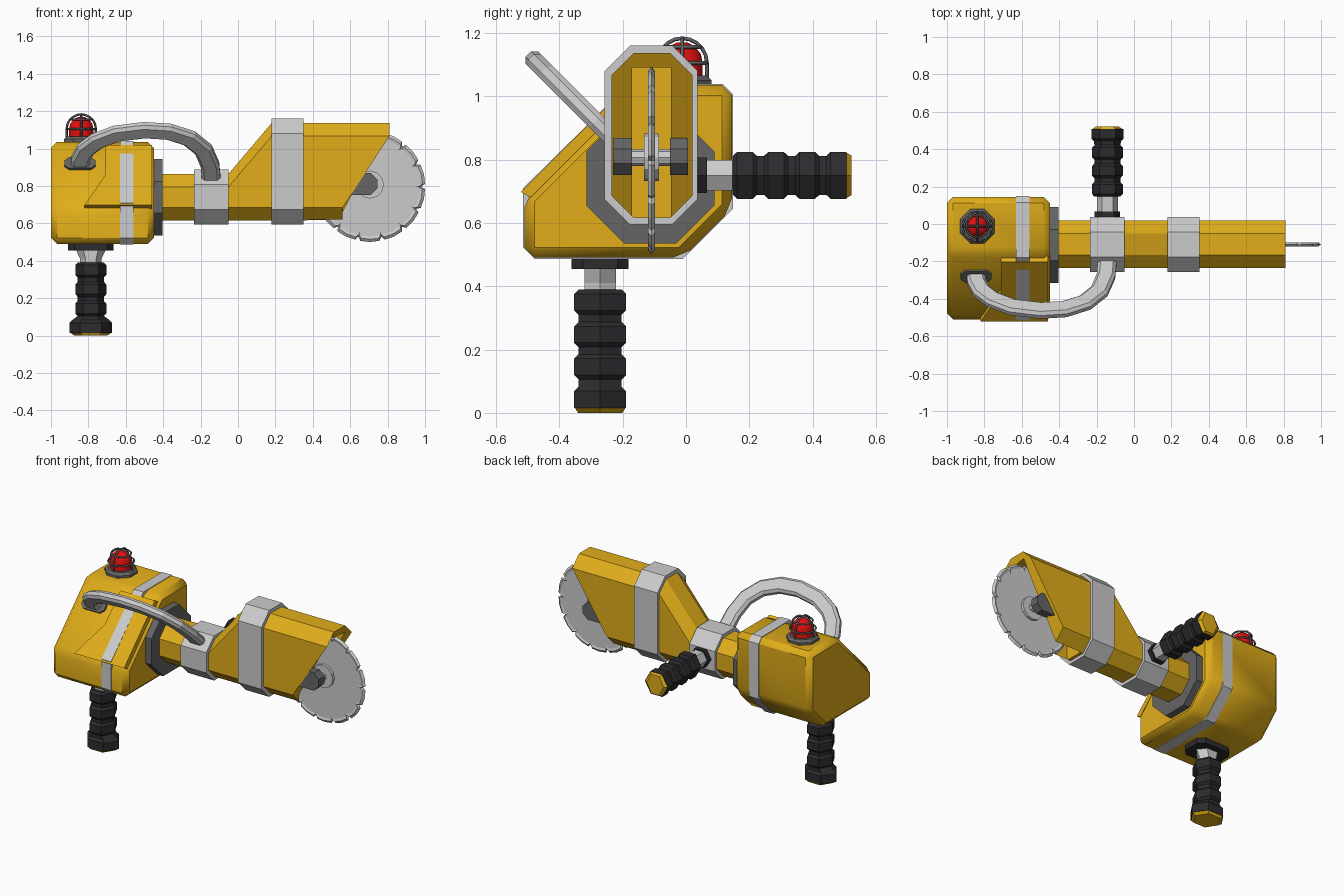
import bpy, bmesh, math
from mathutils import Vector as V

if "Cube" in bpy.data.objects:
    bpy.data.objects.remove(bpy.data.objects["Cube"])

def mat(name, c):
    m = bpy.data.materials.new(name)
    m.diffuse_color = (*c, 1)
    m.use_nodes = True
    m.node_tree.nodes["Principled BSDF"].inputs["Base Color"].default_value = m.diffuse_color
    return m

YEL, RED = mat("yellow", (.75, .42, .01)), mat("red", (.75, .005, .005))
BLK, DARK = mat("black", (.025, .025, .028)), mat("dark_grey", (.13, .13, .13))

def loft(name, rings, m=None):
    """Skin equal-length rings of points and cap both ends."""
    bm = bmesh.new()
    vs = [[bm.verts.new(p) for p in r] for r in rings]
    n = len(vs[0])
    for a, b in zip(vs, vs[1:]):
        for i in range(n):
            j = (i + 1) % n
            bm.faces.new((a[i], a[j], b[j], b[i]))
    bm.faces.new(vs[0])
    bm.faces.new(vs[-1])
    bmesh.ops.recalc_face_normals(bm, faces=bm.faces)
    me = bpy.data.meshes.new(name)
    bm.to_mesh(me)
    bm.free()
    o = bpy.data.objects.new(name, me)
    bpy.context.collection.objects.link(o)
    if m:
        me.materials.append(m)
    return o

def octo(a0, a1, b0, b1, c):
    return [(a0 + c, b0), (a1 - c, b0), (a1, b0 + c), (a1, b1 - c),
            (a1 - c, b1), (a0 + c, b1), (a0, b1 - c), (a0, b0 + c)]

def at_x(x, prof):
    return [(x, y, z) for y, z in prof]

def smooth(o, deg):
    bpy.ops.object.select_all(action='DESELECT')
    bpy.context.view_layer.objects.active = o
    o.select_set(True)
    bpy.ops.object.shade_smooth_by_angle(angle=math.radians(deg))

# motor body with chamfered edges
prof = [(-.51, .49), (-.01, .49), (.145, .645), (.145, 1.035), (-.155, 1.035), (-.51, .68)]
body = loft("motor_body", [at_x(-1, prof), at_x(-.45, prof)], YEL)
b = body.modifiers.new("bevel", 'BEVEL')
b.width, b.segments = .032, 1
smooth(body, 50)

# raised panel on the sloped face
outline = [(-.82, .68), (-.71, .84), (-.71, 1.0), (-.46, 1.0), (-.46, .68)]
loft("raised_panel", [[(x, z - 1.17, z) for x, z in outline],
                      [(x, z - 1.19 - .012, z + .018) for x, z in outline]], YEL)

# pale stripe round the body
e = .004
stripe = [(-.478, .49 - e), (-.01, .49 - e), (.145 + e, .645), (.145 + e, 1.005),
          (.115, 1.035 + e), (-.18, 1.035 + e), (-.51 - e, .71), (-.51 - e, .522)]
loft("stripe", [at_x(-.63, stripe), at_x(-.56, stripe)])

# flange, octagonal boom and clamp bands
fl = octo(-.315, .09, .535, .945, .12)
loft("flange", [at_x(-.46, fl), at_x(-.405, fl)], DARK)
low, high = octo(-.235, .02, .615, .865, .07), octo(-.235, .02, .615, 1.137, .07)
cut_x = [.56, .56, .56, .81, .81, .81, .81, .56]
guard = loft("boom_and_guard", [at_x(-.42, low), at_x(-.05, low), at_x(.18, high),
             [(x, y, z) for x, (y, z) in zip(cut_x, high)]], YEL)
for nm, x0, x1, top in (("handle_clamp", -.235, -.05, .887), ("guard_band", .18, .35, 1.16)):
    p = octo(-.257, .037, .595, top, .08)
    loft(nm, [at_x(x0, p), at_x(x1, p)])

# slot in the guard for the blade
slot = [(-.17, .5), (-.048, .5), (-.048, 1.09), (-.17, 1.09)]
cutter = loft("slot_cutter", [at_x(.37, slot), at_x(1.1, slot)])
cutter.hide_render = True
cutter.hide_set(True)
bo = guard.modifiers.new("slot", 'BOOLEAN')
bo.object, bo.solver = cutter, 'EXACT'

# notched saw blade with a thin bevelled rim
BX, BY, BZ = .705, -.109, .797
def blade_ring(y, k):
    pts = []
    for i in range(14):
        for da, r in ((.0, .275), (.05, .295), (.225, .297), (.4, .295)):
            a = 2 * math.pi * i / 14 + da
            pts.append((BX + k * r * math.cos(a), BY + y, BZ + k * r * math.sin(a)))
    return pts
loft("saw_blade", [blade_ring(-.006, .9), blade_ring(-.011, .95), blade_ring(0, 1),
                   blade_ring(.011, .95), blade_ring(.006, .9)])

# axle, flanges and bearing blocks
def disc(name, y0, y1, r, n, m=None):
    loft(name, [[(BX + r * math.cos(t * 2 * math.pi / n), y, BZ + .01 + r * math.sin(t * 2 * math.pi / n))
                 for t in range(n)] for y in (y0, y1)], m)
disc("axle", -.2, -.02, .027, 8)
disc("blade_flange", BY - .024, BY + .024, .075, 12)
for nm, y0, y1 in (("bearing_front", -.23, -.17), ("bearing_back", -.05, .006)):
    p = octo(.56, .745, .752, .868, .035)
    loft(nm, [[(x, y, z) for x, z in p] for y in (y0, y1)], DARK)

# ribbed grips: lists of (distance, half width in x, half width across)
def hexrings(sections, place):
    u = [(1, 0), (.5, 1), (-.5, 1), (-1, 0), (-.5, -1), (.5, -1)]
    return [[place(d, a * i, c * j) for i, j in u] for d, a, c in sections]

def grip(name, place, flare, k):
    secs = []
    for i in range(4):
        d = .39 - .1025 * i
        f = flare if i == 3 else .083
        secs += [(d, f - .013, .068 * k), (d - .014, f, .082 * k),
                 (d - .066, f, .082 * k), (d - .08, f - .013, .068 * k)]
    secs[-2:] = [(.015, flare, .082 * k)]
    loft(name + "_grip", hexrings(secs, place), BLK)
    loft(name + "_cap", hexrings([(.018, flare, .081 * k), (0, flare - .025, .07 * k)], place), YEL)

low_place = lambda d, a, c: (-.787 + a, -.271 + c, d)
side_place = lambda d, a, c: (-.142 + a, .522 - d * .96, .75 + c)
grip("lower_handle", low_place, .113, 1)
loft("lower_handle_neck", hexrings([(.38, .057, .05), (.41, .057, .05), (.47, .085, .05)], low_place))
p = octo(-.91, -.665, -.361, -.181, .035)
loft("lower_handle_mount", [[(x, y, z) for x, y in p] for z in (.455, .5)], BLK)
grip("side_handle", side_place, .085, .9)
loft("side_handle_neck", hexrings([(.37, .057, .048), (.5, .057, .048)], side_place))
loft("side_handle_mount", hexrings([(.475, .068, .056), (.52, .068, .056)], side_place), BLK)

# curved carrying handle in a plane tilted 45 degrees
xy = [(-.845, -.255), (-.842, -.31), (-.815, -.36), (-.755, -.405), (-.65, -.445), (-.5, -.463),
      (-.37, -.455), (-.26, -.42), (-.185, -.36), (-.15, -.28), (-.142, -.19)]
path = [V((x, y, .635 - y)) for x, y in xy]
n = V((0, 1, 1)).normalized()
rings = []
for i, q in enumerate(path):
    t = (path[min(i + 1, len(path) - 1)] - path[max(i - 1, 0)]).normalized()
    s = t.cross(n)
    rings.append([q + s * a + n * c for a, c in octo(-.05, .05, -.028, .028, .016)])
loft("carry_handle", rings)
up = V((0, -1, 1)).normalized()
c0 = V((-.845, -.272, .912))
loft("carry_handle_foot", [[c0 + V((a, 0, 0)) + n * c + up * h for a, c in octo(-.083, .083, -.042, .042, .025)]
                           for h in (-.03, .018)], DARK)

# warning lamp: base, dome and wire cage
LX, LY, LZ = -.838, -.012, 1.105
def lamp_ring(r, z, k=8):
    return [(LX + r * math.cos((i + .5) * 2 * math.pi / k), LY + r * math.sin((i + .5) * 2 * math.pi / k), z)
            for i in range(k)]
loft("lamp_base", [lamp_ring(.1, 1.02), lamp_ring(.1, 1.05), lamp_ring(.085, 1.065)], DARK)
dome = [lamp_ring(.067, 1.05, 12)]
for a in (0, 25, 50, 75):
    a = math.radians(a)
    dome.append(lamp_ring(.067 * math.cos(a), LZ + .067 * math.sin(a), 12))
smooth(loft("lamp_dome", dome, RED), 40)

cu = bpy.data.curves.new("lamp_cage", 'CURVE')
cu.dimensions, cu.bevel_depth, cu.bevel_resolution = '3D', .006, 0
def wire(pts, closed):
    sp = cu.splines.new('POLY')
    sp.points.add(len(pts) - 1)
    for pt, co in zip(sp.points, pts):
        pt.co = (*co, 1)
    sp.use_cyclic_u = closed
R = .078
arc = [(R, 1.05)] + [(R * math.cos(math.pi * i / 10), LZ + R * math.sin(math.pi * i / 10))
                     for i in range(11)] + [(-R, 1.05)]
for ang in (0, math.pi / 2):
    wire([(LX + r * math.cos(ang), LY + r * math.sin(ang), z) for r, z in arc], False)
wire(lamp_ring(R, LZ, 16), True)
wire(lamp_ring(R * .76, LZ + R * .65, 16), True)
cu.materials.append(DARK)
bpy.context.collection.objects.link(bpy.data.objects.new("lamp_cage", cu))
